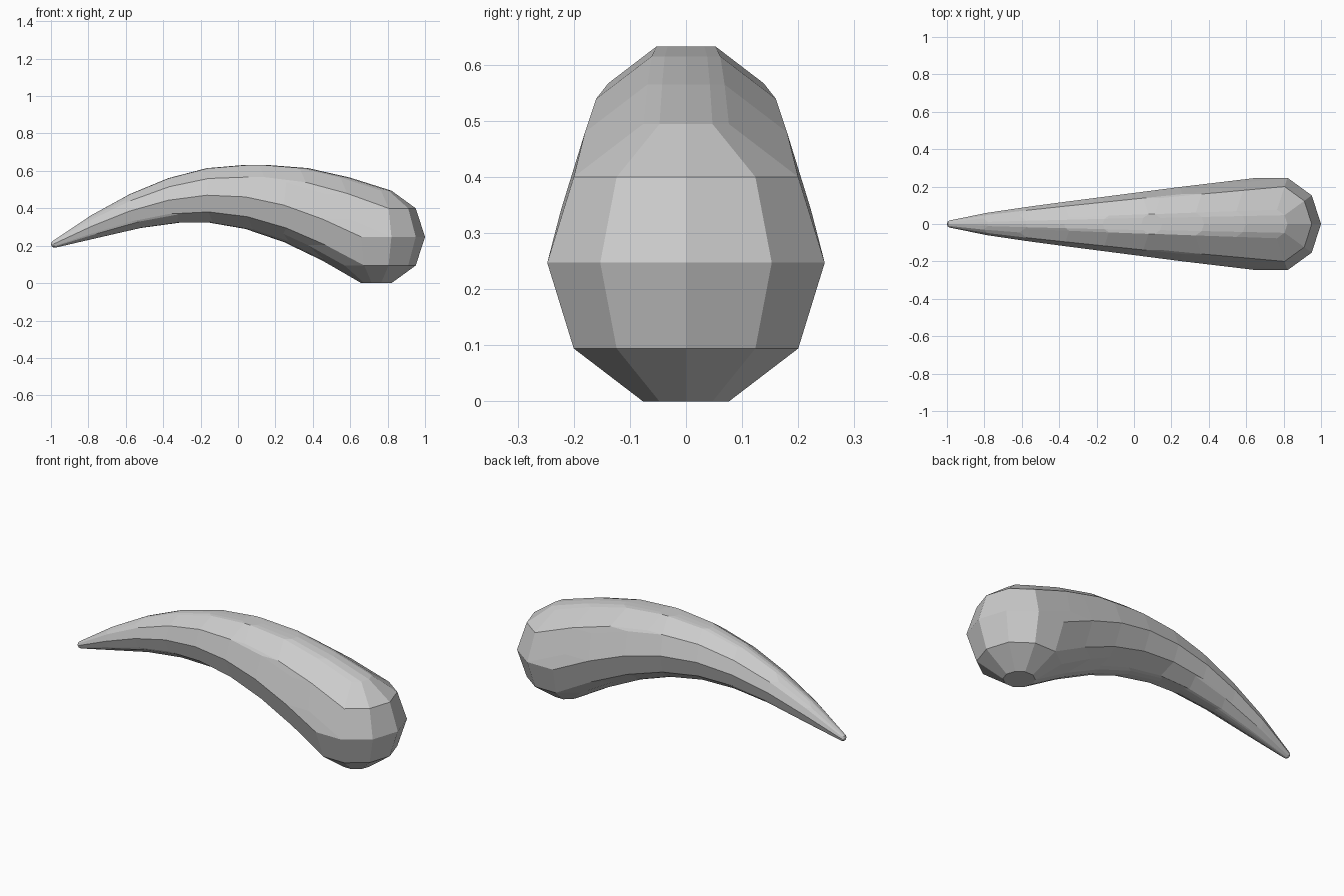
import bpy, bmesh
from math import sin, cos, pi, radians
from mathutils import Vector

if "Cube" in bpy.data.objects:
    bpy.data.objects.remove(bpy.data.objects["Cube"])

# Spine of the horn, blunt end to tip: (height, radius), evenly spaced along x
SPINE = [(0.247, 0.26), (0.342, 0.234), (0.417, 0.208), (0.461, 0.18),
         (0.470, 0.152), (0.443, 0.124), (0.385, 0.095), (0.303, 0.063),
         (0.209, 0.02)]
X_START, X_STEP = 0.74, -0.215


def ball(i):
    """Ten-sided faceted ball with flat top and bottom."""
    z, r = SPINE[i]
    c = Vector((X_START + i * X_STEP, 0, z))
    pts = []
    for lat in (-72, -36, 0, 36, 72):
        a = radians(lat)
        for k in range(10):
            t = k * pi / 5
            pts.append(c + r * Vector((cos(a) * cos(t), cos(a) * sin(t), sin(a))))
    return pts


def hull(points):
    """Convex hull as a list of (outward normal, triangle points)."""
    bm = bmesh.new()
    for p in points:
        bm.verts.new(p)
    bmesh.ops.convex_hull(bm, input=bm.verts[:])
    mid = sum(points, Vector()) / len(points)
    out = []
    for f in bm.faces:
        f.normal_update()
        if f.normal.dot(f.calc_center_median() - mid) < 0:
            f.normal_flip()
        out.append((f.normal.copy(), [v.co.copy() for v in f.verts]))
    bm.free()
    return out


def depth(p, h):
    """Largest plane distance: negative when p is inside the hull."""
    return max(n.dot(p - tri[0]) for n, tri in h)


# Horn segments: hull of each neighbouring pair of balls
segments = [hull(ball(i) + ball(i + 1)) for i in range(len(SPINE) - 1)]

# Join the outer faces, leaving out those buried in a neighbouring segment
bm = bmesh.new()
for i, seg in enumerate(segments):
    near = [segments[j] for j in (i - 1, i + 1) if 0 <= j < len(segments)]
    for n, tri in seg:
        mid = sum(tri, Vector()) / len(tri)
        if any(depth(mid, h) < -1e-4 and all(depth(p, h) < 1e-5 for p in tri)
               for h in near):
            continue
        bm.faces.new([bm.verts.new(p) for p in tri])
bmesh.ops.remove_doubles(bm, verts=bm.verts[:], dist=1e-5)

mesh = bpy.data.meshes.new("horn")
bm.to_mesh(mesh)
bm.free()
bpy.context.collection.objects.link(bpy.data.objects.new("horn", mesh))
